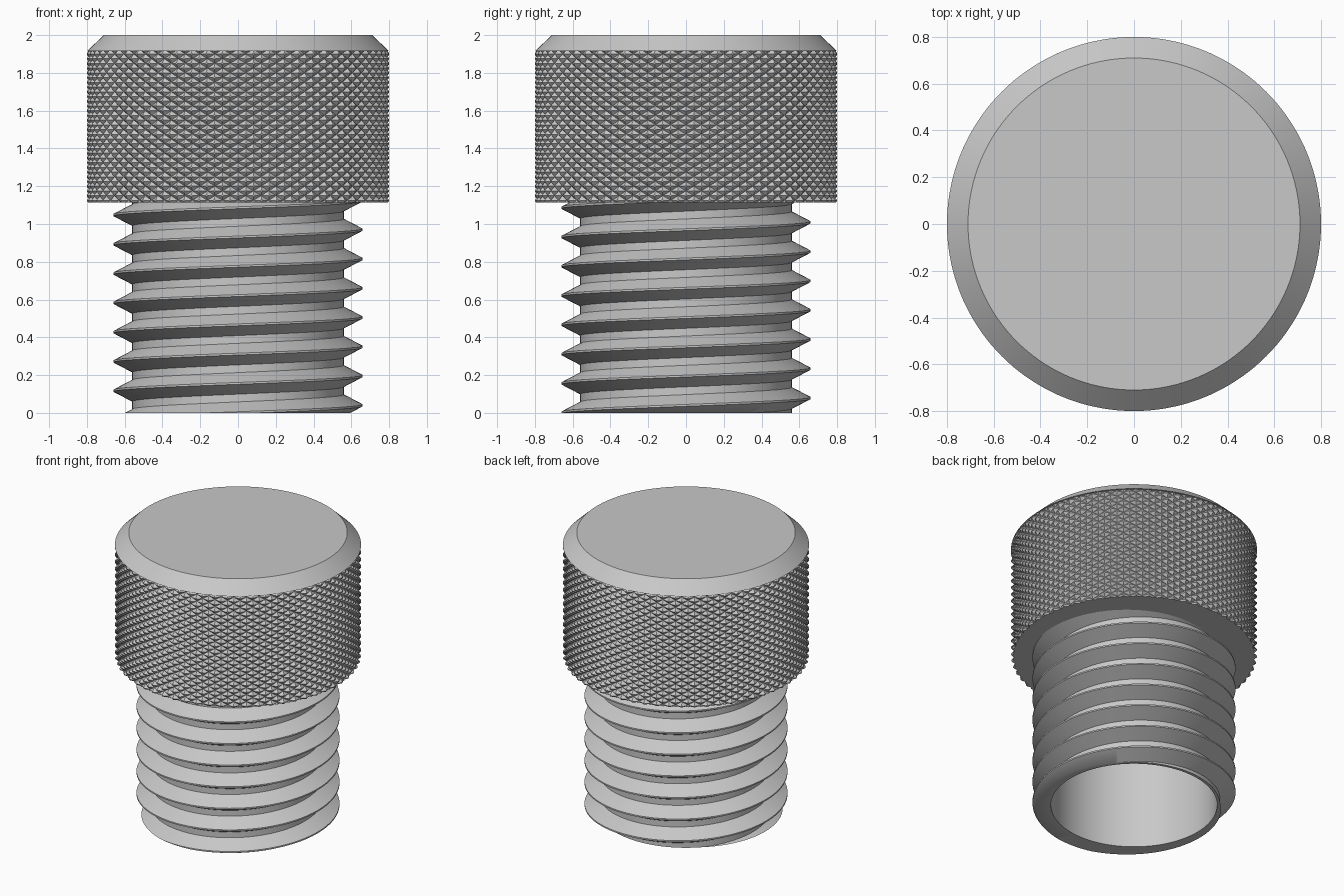
import bpy
import bmesh
from math import sin, cos, pi

cube = bpy.data.objects.get("Cube")
if cube:
    bpy.data.objects.remove(cube, do_unlink=True)

# Single plain grey material
GREY = (0.58, 0.58, 0.58, 1)
grey = bpy.data.materials.new("light_grey")
grey.use_nodes = True
grey.diffuse_color = GREY
for node in grey.node_tree.nodes:
    if node.type == 'BSDF_PRINCIPLED':
        node.inputs["Base Color"].default_value = GREY

CAP_BOTTOM, KNURL_TOP, CAP_TOP = 1.115, 1.915, 2.0
CAP_R = 0.80


def polar(r, angle, z):
    return (r * cos(angle), r * sin(angle), z)


def finish(bm, name):
    mesh = bpy.data.meshes.new(name)
    bm.to_mesh(mesh)
    bm.free()
    mesh.materials.append(grey)
    obj = bpy.data.objects.new(name, mesh)
    bpy.context.collection.objects.link(obj)
    bpy.ops.object.select_all(action='DESELECT')
    obj.select_set(True)
    bpy.context.view_layer.objects.active = obj
    bpy.ops.object.shade_smooth_by_angle(angle=pi / 6)
    return obj


def sweep(name, column, steps):
    """Turn column(angle) -> [(radius, z), ...] once around the z axis."""
    bm = bmesh.new()
    cols = []
    for i in range(steps + 1):
        a = 2 * pi * i / steps
        cols.append([bm.verts.new(polar(r, a, z)) for r, z in column(a)])
    for left, right in zip(cols, cols[1:]):
        for j in range(len(left) - 1):
            bm.faces.new((left[j], right[j], right[j + 1], left[j + 1]))
    bmesh.ops.remove_doubles(bm, verts=bm.verts, dist=1e-5)
    return finish(bm, name)


# Hollow stem with a right-handed V thread
PITCH, CREST_Z = 0.155, 0.04
CREST_R, ROOT_R, BORE_R = 0.66, 0.56, 0.54
HALF_CREST, FLANK = 0.005, 0.052
STEM_TOP = CAP_BOTTOM + 0.015


def stem_column(angle):
    start = CREST_Z + PITCH * angle / (2 * pi)
    points = [(BORE_R, STEM_TOP), (BORE_R, 0)]
    for turn in range(-2, 9):
        for offset in (-HALF_CREST - FLANK, -HALF_CREST,
                       HALF_CREST, HALF_CREST + FLANK):
            z = min(max(start + turn * PITCH + offset, 0), STEM_TOP)
            d = abs((z - start + PITCH / 2) % PITCH - PITCH / 2)
            r = CREST_R - (d - HALF_CREST) * (CREST_R - ROOT_R) / FLANK
            points.append((min(max(r, ROOT_R), CREST_R), z))
    return points


sweep("threaded_stem", stem_column, 144)

# Chamfered cap top
sweep("cap_top",
      lambda a: [(0, KNURL_TOP), (CAP_R, KNURL_TOP), (0.71, CAP_TOP), (0, CAP_TOP)],
      144)

# Knurled grip: a lattice of diamonds, each raised to a blunt pyramid
DIAMONDS, ROW, DEPTH = 60, 0.025, 0.02
COLS = 2 * DIAMONDS
ROWS = 36
bm = bmesh.new()
node = {}
for j in range(ROWS):
    for c in range(COLS):
        if (c + j) % 2 == 0:
            z = CAP_BOTTOM + (j - 1.6) * ROW
            node[c, j] = bm.verts.new(polar(CAP_R - DEPTH, 2 * pi * c / COLS, z))
for j in range(1, ROWS - 1):
    for c in range(COLS):
        if (c + j) % 2:
            bm.faces.new((node[c, j - 1], node[(c + 1) % COLS, j],
                          node[c, j + 1], node[(c - 1) % COLS, j]))
bm.normal_update()
bmesh.ops.inset_individual(bm, faces=bm.faces[:], thickness=0.017,
                           depth=DEPTH, use_even_offset=True)

# Trim the grip square at both ends
for z, low in ((CAP_BOTTOM, True), (KNURL_TOP, False)):
    bmesh.ops.bisect_plane(bm, geom=bm.verts[:] + bm.edges[:] + bm.faces[:],
                           plane_co=(0, 0, z), plane_no=(0, 0, 1),
                           clear_inner=low, clear_outer=not low)

# Close the underside of the grip
centre = bm.verts.new((0, 0, CAP_BOTTOM))
rim = [e for e in bm.edges if e.is_boundary
       and all(abs(v.co.z - CAP_BOTTOM) < 1e-4 for v in e.verts)]
for e in rim:
    a, b = e.verts
    face = bm.faces.new((a, b, centre))
    face.normal_update()
    if face.normal.z > 0:
        face.normal_flip()
finish(bm, "knurled_grip")
